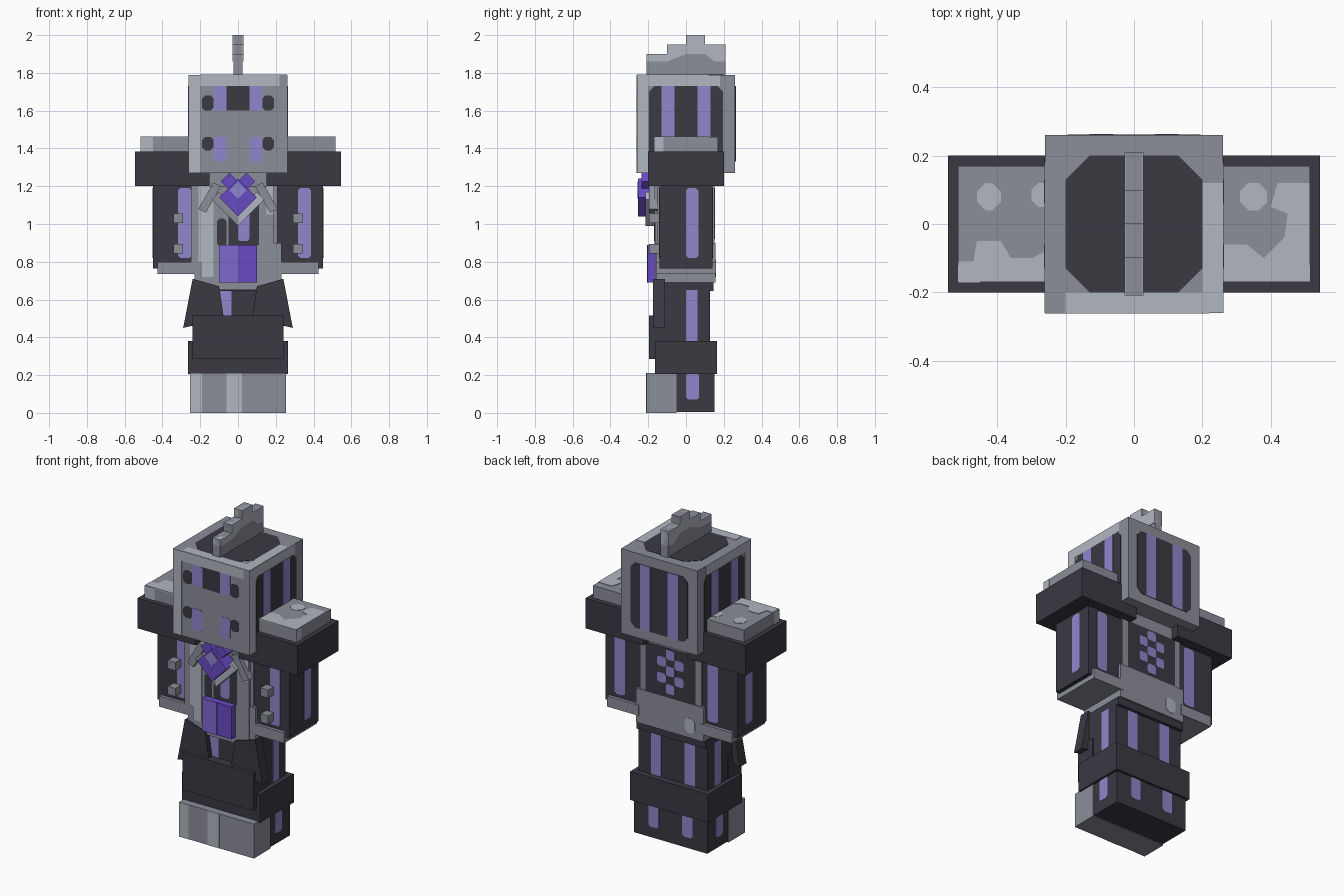
import bpy
import bmesh

default_cube = bpy.data.objects.get("Cube")
if default_cube:
    bpy.data.objects.remove(default_cube, do_unlink=True)


def material(name, red, green, blue):
    mat = bpy.data.materials.new(name)
    mat.use_nodes = True
    colour = (red, green, blue, 1)
    mat.diffuse_color = colour
    mat.node_tree.nodes["Principled BSDF"].inputs["Base Color"].default_value = colour
    return mat


dark = material("charcoal", .043, .041, .055)
grey = material("steel grey", .26, .27, .32)
pale = material("pale steel", .44, .47, .53)
lavender = material("lavender", .28, .24, .6)
violet = material("violet", .14, .07, .56)
light_violet = material("light violet", .22, .14, .62)


def prism(name, outline, axis, low, high, mat):
    """Extrude a flat outline along an axis between two depths."""
    place = {"x": lambda u, v, d: (d, u, v),
             "y": lambda u, v, d: (u, d, v),
             "z": lambda u, v, d: (u, v, d)}[axis]
    bm = bmesh.new()
    front = [bm.verts.new(place(u, v, low)) for u, v in outline]
    back = [bm.verts.new(place(u, v, high)) for u, v in outline]
    bm.faces.new(front)
    bm.faces.new(back[::-1])
    for i in range(len(front)):
        j = (i + 1) % len(front)
        bm.faces.new((front[j], front[i], back[i], back[j]))
    bmesh.ops.recalc_face_normals(bm, faces=bm.faces[:])
    mesh = bpy.data.meshes.new(name)
    bm.to_mesh(mesh)
    bm.free()
    mesh.materials.append(mat)
    obj = bpy.data.objects.new(name, mesh)
    bpy.context.scene.collection.objects.link(obj)
    return obj


def rectangle(u, v, cut=0):
    """Rectangle outline with optional clipped corners."""
    (a, b), (c, d) = sorted(u), sorted(v)
    if not cut:
        return [(a, c), (b, c), (b, d), (a, d)]
    return [(a + cut, c), (b - cut, c), (b, c + cut), (b, d - cut),
            (b - cut, d), (a + cut, d), (a, d - cut), (a, c + cut)]


def box(name, x, y, z, mat):
    return prism(name, rectangle(x, y), "z", z[0], z[1], mat)


def plate(name, side, at, u, v, mat, layer=1, cut=0):
    """Thin painted panel on the face that looks along side, such as -y."""
    sign = 1 if side[0] == "+" else -1
    low, high = sorted((at - sign * .002, at + sign * .002 * layer))
    return prism(name, rectangle(u, v, cut), side[1], low, high, mat)


def both(half):
    return (-half, half)


# Head and its face panels
box("head", x=both(.26), y=both(.26), z=(1.27, 1.79), mat=grey)
plate("crown_panel", "+z", 1.79, both(.2), both(.2), dark, cut=.07)
plate("crown_front_trim", "+z", 1.79, (-.2, .26), (-.26, -.2), pale)
plate("crown_side_trim", "+z", 1.79, (.2, .26), (-.2, .12), pale)
plate("face_side_trim", "-y", -.26, (-.26, -.2), (1.27, 1.79), pale)
plate("face_top_trim", "-y", -.26, (-.2, .22), (1.73, 1.79), pale)
plate("brow_gap", "-y", -.26, both(.06), (1.6, 1.73), dark)
for s in (-1, 1):
    for name, low, mid, high in (("brow", 1.6, 1.68, 1.73), ("cheek", 1.33, 1.46, 1.46)):
        plate(name + "_stripe", "-y", -.26, (s * .06, s * .13), (low, high), lavender, cut=.01)
        dark_low = low if name == "brow" else 1.39
        plate(name + "_slot", "-y", -.26, (s * .13, s * .19), (dark_low, mid), dark, cut=.015)

# Window panels on the sides and back of the head
for side, at in (("+x", .26), ("-x", -.26), ("+y", .26)):
    plate("head_panel", side, at, both(.195), (1.33, 1.73), dark, cut=.03)
    for s in (-1, 1):
        plate("head_stripe", side, at, (s * .06, s * .13), (1.33, 1.73), lavender, layer=2)
for side, at in (("+x", .26), ("-x", -.26)):
    plate("head_edge_trim", side, at, (-.26, -.2), (1.27, 1.79), pale)
    plate("head_top_trim", side, at, (-.2, .18), (1.73, 1.79), pale)

# Stepped crest
crest = [(-.21, 1.79), (.21, 1.79), (.21, 1.95), (.1, 1.95), (.1, 2),
         (0, 2), (0, 1.95), (-.1, 1.95), (-.1, 1.9), (-.21, 1.9)]
prism("crest", crest, "x", -.025, .025, grey)
crest_light = [(-.21, 1.86), (-.1, 1.86), (0, 1.9), (.1, 1.9), (.15, 1.86),
               (.21, 1.86)] + crest[2:]
prism("crest_highlight", crest_light, "x", -.028, .028, pale)

# Shoulders, arms and cuffs
for s, label in ((-1, "right"), (1, "left")):
    box(label + "_pauldron", (s * .15, s * .545), both(.2), (1.2, 1.385), dark)
    box(label + "_shoulder_cap", (s * .2, s * .515), both(.17), (1.385, 1.46), grey)
    box(label + "_arm", (s * .15, s * .45), both(.14), (.765, 1.21), dark)
    box(label + "_cuff", (s * .21, s * .425), both(.16), (.735, .8), grey)
    side = "+x" if s > 0 else "-x"
    plate(label + "_arm_side_stripe", side, s * .45, (0, .065), (.82, 1.19), lavender, cut=.012)
    front_u = (.317, .386) if s > 0 else (-.317, -.245)
    for face, at in (("-y", -.14), ("+y", .14)):
        plate(label + "_arm_stripe", face, at, front_u, (.82, 1.19), lavender, cut=.012)
    for height in (.87, 1.03):
        box(label + "_stud", (s * .29, s * .342), (-.195, -.13),
            (height - .025, height + .025), grey)
    plate(label + "_cap_trim", side, s * .515, (-.17, -.12), (1.385, 1.46), pale)

# Worn highlights on the shoulder caps
prism("right_cap_wear", [(-.515, -.17), (-.26, -.17), (-.26, -.08), (-.3, -.1), (-.36, -.1),
      (-.39, -.05), (-.46, -.05), (-.47, -.11), (-.515, -.11)], "z", 1.455, 1.463, pale)
plate("right_cap_spot", "+z", 1.46, (-.46, -.39), (.04, .12), pale, cut=.025)
plate("right_cap_inner_spot", "+z", 1.46, (-.3, -.24), (.05, .12), pale, cut=.02)
plate("right_cap_edge", "-y", -.17, (-.515, -.45), (1.385, 1.46), pale)
prism("left_cap_wear", [(.26, -.17), (.515, -.17), (.515, .12), (.42, .12), (.4, .05),
      (.45, .03), (.44, -.04), (.38, -.1), (.33, -.06), (.26, -.06)], "z", 1.455, 1.463, pale)
plate("left_cap_spot", "+z", 1.46, (.31, .39), (.04, .12), pale, cut=.025)

# Torso, coat and waist
box("torso", both(.21), both(.15), (.69, 1.28), grey)
box("right_coat_panel", (-.25, -.1), (-.165, -.1), (.8, 1.2), grey)
box("left_coat_panel", (.1, .19), (-.165, -.1), (.79, 1.2), grey)
plate("coat_highlight", "-y", -.165, (-.21, -.13), (.8, 1.2), pale)
plate("coat_edge", "-y", -.165, (.15, .19), (1.05, 1.2), pale)
box("chest", both(.1), (-.165, 0), (.8, 1.2), grey)
plate("chest_panel", "-y", -.165, (-.05, .11), (.89, 1.15), dark)
plate("chest_stripe", "-y", -.165, (0, .06), (.91, 1.1), lavender, layer=2, cut=.01)
plate("chest_slot", "-y", -.165, (-.11, -.06), (.88, 1.03), dark, cut=.015)
box("waist", both(.23), (-.16, .156), (.69, .9), grey)
box("waist_front", both(.19), (-.165, -.1), (.65, .8), grey)
plate("waist_spot", "+y", .156, (-.17, -.1), (.72, .81), pale, cut=.02)
plate("waist_light", "-y", -.165, (-.19, -.13), (.72, .8), pale)
plate("back_panel", "+y", .15, both(.17), (.9, 1.2), dark)

# Emblem of small squares on the back
for column, height in ((0, 1.16), (-1, 1.11), (1, 1.11), (0, 1.06), (-1, 1.01), (1, 1.01), (0, .95)):
    middle = column * .06
    plate("back_emblem", "+y", .15, (middle - .03, middle + .03),
          (height - .03, height + .03), lavender, layer=2, cut=.01)

# Belt buckle
box("buckle", both(.1), (-.205, -.14), (.69, .89), violet)
plate("buckle_light", "-y", -.205, (-.1, 0), (.69, .89), light_violet)

# Pendant with its chevron frame and collar tabs


def diamond(x, z, r):
    return [(x - r, z), (x, z - r), (x + r, z), (x, z + r)]


prism("pendant_gem", diamond(0, 1.14, .1), "y", -.255, -.16, violet)
prism("pendant_glow", diamond(0, 1.18, .045), "y", -.258, -.2, lavender)
for s in (-1, 1):
    prism("pendant_bead", diamond(s * .045, 1.225, .045), "y", -.235, -.16, violet)
    prism("pendant_frame", [(0, .99), (s * .14, 1.13), (s * .1, 1.17), (0, 1.06)],
          "y", -.215, -.15, grey if s < 0 else pale)
    prism("collar_tab", [(s * .21, 1.08), (s * .17, 1.06), (s * .09, 1.2), (s * .13, 1.22)],
          "y", -.195, -.13, grey)

# Legs, skirt flaps and guards
box("legs", both(.235), (-.14, .125), (.2, .66), dark)
box("hips", both(.235), (-.15, .145), (.645, .692), dark)
plate("leg_front_stripe", "-y", -.14, (-.1, -.035), (.5, .65), lavender)
for s, label in ((-1, "right"), (1, "left")):
    prism(label + "_skirt_flap", [(s * .24, .71), (s * .1, .67), (s * .075, .5), (s * .29, .45)],
          "y", -.175, -.11, dark)
box("knee_band", both(.265), both(.165), (.205, .38), dark)
box("shin_plate", both(.242), (-.196, -.07), (.285, .515), dark)

# Boots
box("boots", both(.25), (-.05, .15), (.005, .21), dark)
box("boot_toes", both(.255), (-.21, -.05), (0, .212), grey)
plate("toe_highlight", "-y", -.21, (-.06, .02), (0, .212), pale)
plate("toe_edge", "-y", -.21, (-.255, -.19), (0, .212), pale)

# Glowing stripes on legs and boots
for s, side in ((-1, "-x"), (1, "+x")):
    plate("leg_side_stripe", side, s * .235, (0, .06), (.37, .65), lavender)
    plate("boot_side_stripe", side, s * .25, (0, .07), (.07, .21), lavender, cut=.012)
    plate("leg_back_stripe", "+y", .125, (s * .08, s * .15), (.37, .65), lavender)
    plate("boot_back_stripe", "+y", .15, (s * .08, s * .15), (.07, .21), lavender, cut=.012)
